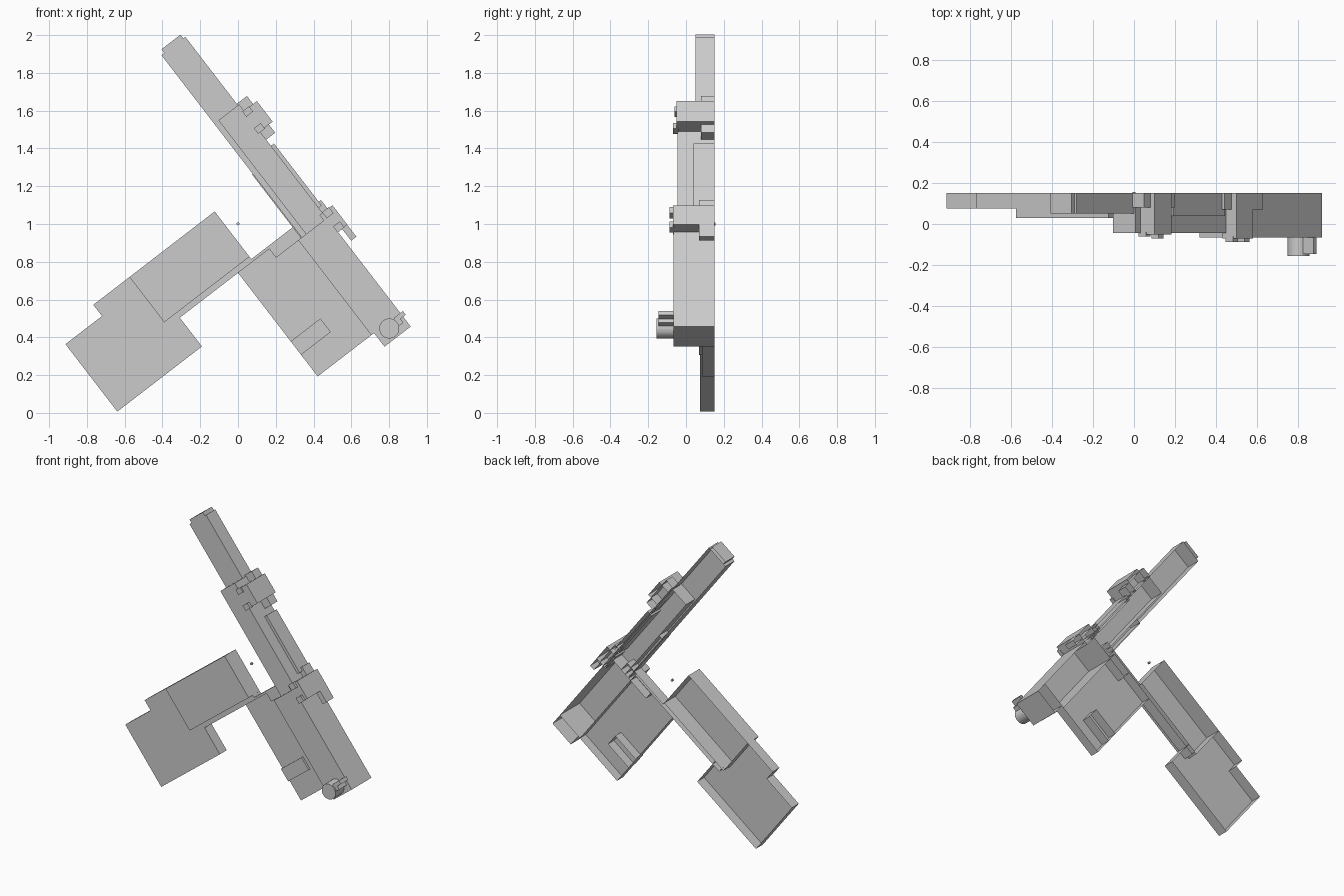
import bpy, bmesh, math
from mathutils import Vector

if "Cube" in bpy.data.objects:
    bpy.data.objects.remove(bpy.data.objects["Cube"])

# Local frame of the tilted half-shell: s runs down the barrel to the rear, t runs up across it
SX, SZ = 0.61, -0.793
TX, TZ = 0.793, 0.61
BACK = 0.15  # open split plane


def shell(name, pts, y0, y1=BACK, closed=False):
    """Profile in (s, t), extruded from y0 to y1; the back is open on the split plane."""
    bm = bmesh.new()
    rings = [[bm.verts.new((s * SX + t * TX, y, s * SZ + t * TZ)) for s, t in pts]
             for y in (y0, y1)]
    bm.faces.new(rings[0])
    n = len(pts)
    for i in range(n):
        j = (i + 1) % n
        bm.faces.new((rings[0][i], rings[1][i], rings[1][j], rings[0][j]))
    if closed:
        bm.faces.new(rings[1][::-1])
    bm.normal_update()
    front = min(bm.faces, key=lambda f: f.calc_center_median().y)
    if front.normal.y > 0:
        bmesh.ops.reverse_faces(bm, faces=bm.faces[:])
    me = bpy.data.meshes.new(name)
    bm.to_mesh(me)
    bm.free()
    ob = bpy.data.objects.new(name, me)
    bpy.context.collection.objects.link(ob)
    return ob


def box(name, s0, s1, t0, t1, y0, y1=BACK, closed=False):
    return shell(name, [(s0, t0), (s1, t0), (s1, t1), (s0, t1)], y0, y1, closed)


def disc(s, t, r, n):
    return [(s + r * math.cos(2 * math.pi * i / n), t + r * math.sin(2 * math.pi * i / n))
            for i in range(n)]


# Barrel and front handguard
box("barrel", -1.747, -0.53, 0.833, 0.992, 0.05)
box("muzzle_cap", -1.772, -1.747, 0.852, 0.979, 0.05)
box("barrel_underside", -0.954, -0.53, 0.828, 0.862, 0.06)
box("handguard", -1.29, -0.53, 0.862, 1.0, -0.045)
box("top_rail", -1.014, -0.60, 0.98, 1.02, 0.04)

# Front sight
box("front_sight_base", -1.30, -1.055, 0.99, 1.06, 0.08)
box("front_sight_block", -1.247, -1.11, 0.99, 1.085, -0.05)
box("front_sight_stud_1", -1.25, -1.215, 0.99, 1.035, -0.06, -0.04, True)
box("front_sight_stud_2", -1.142, -1.105, 0.985, 1.03, -0.07, -0.04, True)

# Rear sight
box("rear_sight_base", -0.625, -0.437, 0.99, 1.035, 0.07)
box("rear_sight_block", -0.566, -0.437, 0.98, 1.066, -0.07)
box("rear_sight_tail", -0.437, -0.357, 1.03, 1.065, 0.07)
for i, s in enumerate((-0.57, -0.475)):
    box(f"rear_sight_stud_{i + 1}", s, s + 0.04, 1.0, 1.045, -0.088, -0.06, True)

# Receiver, rear cap and lever
box("receiver", -0.53, 0.104, 0.81, 1.003, -0.065)
box("rear_cap", 0.104, 0.195, 0.828, 1.003, -0.065)
shell("lever_knob", disc(0.134, 0.907, 0.053, 24), -0.155, -0.065)
box("lever_arm", 0.11, 0.155, 0.907, 0.985, -0.145, -0.065)
box("lever_tip", 0.105, 0.13, 0.96, 1.02, -0.145, -0.065)

# Lower body with catch
box("lower_body", -0.587, 0.104, 0.452, 0.81, 0.085)
box("lower_catch", -0.13, -0.04, 0.452, 0.65, 0.07)

# Linking strip and grip
shell("link_strip", [(-0.62, 0.0), (-0.587, 0.0), (-0.587, 0.66), (-0.528, 0.66),
                     (-0.528, 0.9), (-0.602, 0.9), (-0.602, 0.553), (-0.62, 0.553)], 0.075)
box("upper_grip", -0.92, -0.618, -0.017, 0.552, 0.03)
shell("lower_grip", [(-0.92, -0.258), (-0.845, -0.258), (-0.845, -0.502), (-0.395, -0.502),
                     (-0.395, 0.063), (-0.618, 0.063), (-0.618, -0.017), (-0.92, -0.017)], 0.075)

# Tiny free pin
p = Vector((0.0, 1.0))
shell("pin", disc(p.x * SX + p.y * SZ, p.x * TX + p.y * TZ, 0.008, 8), 0.142, 0.156, True)
